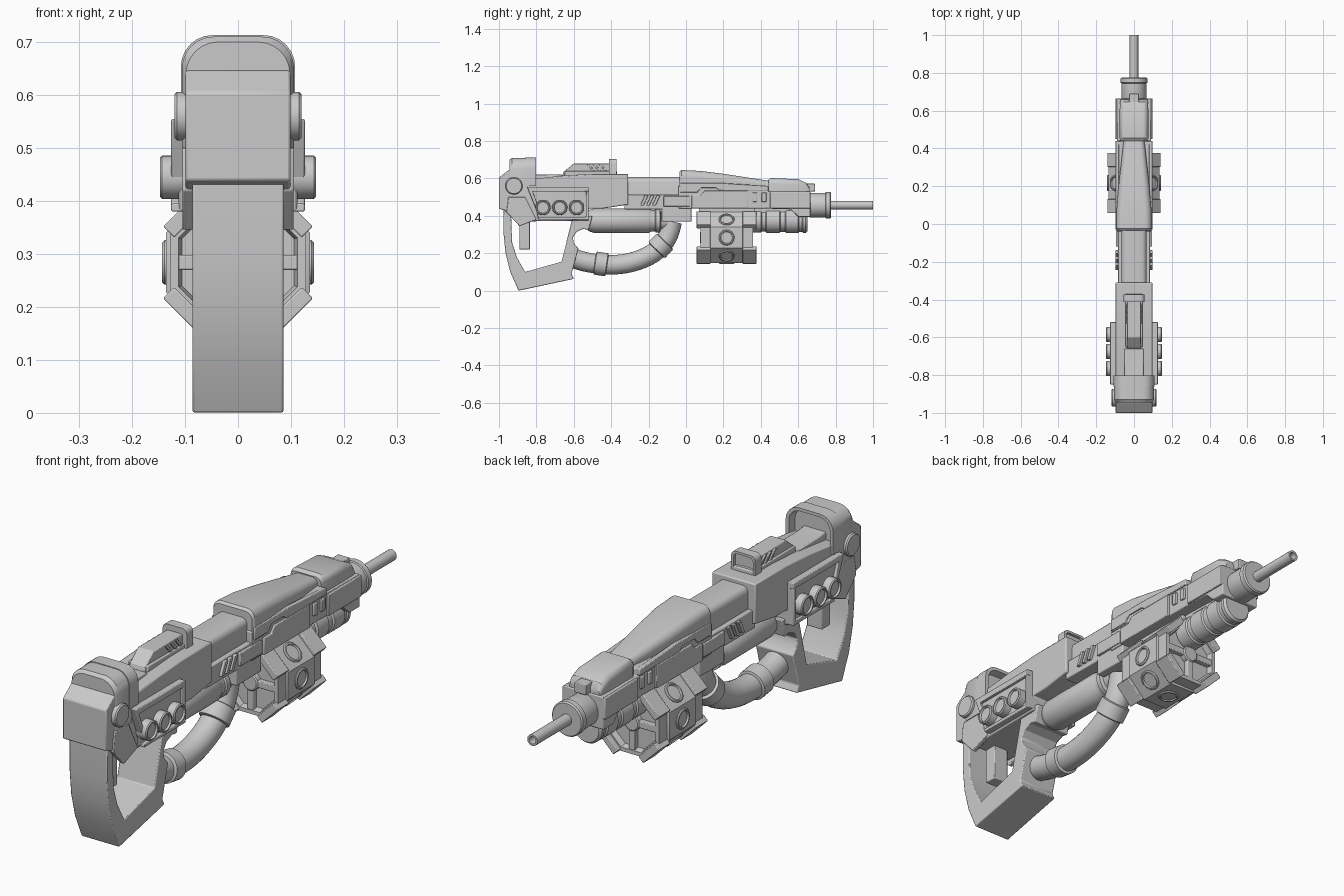
import bpy, bmesh, math
from mathutils import Vector

if "Cube" in bpy.data.objects:
    bpy.data.objects.remove(bpy.data.objects["Cube"])

grey = bpy.data.materials.new("light_gunmetal_grey")
grey.diffuse_color = (0.59, 0.59, 0.59, 1)
grey.use_nodes = True
grey.node_tree.nodes["Principled BSDF"].inputs["Base Color"].default_value = grey.diffuse_color


def finish(name, bm, bevel=0.0):
    bmesh.ops.recalc_face_normals(bm, faces=bm.faces)
    me = bpy.data.meshes.new(name)
    bm.to_mesh(me)
    bm.free()
    me.materials.append(grey)
    ob = bpy.data.objects.new(name, me)
    bpy.context.collection.objects.link(ob)
    if bevel:
        m = ob.modifiers.new("bevel", 'BEVEL')
        m.width, m.segments, m.limit_method = bevel, 2, 'ANGLE'
        m.angle_limit = math.radians(35)
    return ob


def prism(name, pts, x0, x1, bevel=0.004):
    """Side profile of (y, z) points extruded from x0 to x1."""
    bm = bmesh.new()
    f = bm.faces.new([bm.verts.new((x0, y, z)) for y, z in pts])
    r = bmesh.ops.extrude_face_region(bm, geom=[f])
    bmesh.ops.translate(bm, vec=(x1 - x0, 0, 0),
                        verts=[v for v in r["geom"] if isinstance(v, bmesh.types.BMVert)])
    return finish(name, bm, bevel)


def box(name, x0, x1, y0, y1, z0, z1, bevel=0.004):
    return prism(name, [(y0, z0), (y1, z0), (y1, z1), (y0, z1)], x0, x1, bevel)


def loft(name, rings, bevel=0.0):
    """Skin between rings of equal point count, with both ends closed."""
    bm = bmesh.new()
    vs = [[bm.verts.new(p) for p in ring] for ring in rings]
    n = len(vs[0])
    for a, b in zip(vs, vs[1:]):
        for i in range(n):
            bm.faces.new((a[i], a[(i + 1) % n], b[(i + 1) % n], b[i]))
    bm.faces.new(vs[0])
    bm.faces.new(vs[-1])
    return finish(name, bm, bevel)


def lathe(name, pts, loc, axis=(0, 1, 0), n=32):
    """Round part from (distance along axis, radius) points."""
    q = Vector(axis).to_track_quat('Z', 'Y')
    rings = [[Vector(loc) + q @ Vector((r * math.cos(2 * math.pi * i / n),
                                        r * math.sin(2 * math.pi * i / n), t))
              for i in range(n)] for t, r in pts]
    return loft(name, rings)


def arch(y, w, z0, z1, r, k=6):
    """Section across x with rounded upper corners."""
    pts = [(-w, y, z0), (w, y, z0)]
    for cx, a0 in ((w - r, 0), (-w + r, 90)):
        for i in range(k + 1):
            a = math.radians(a0 + 90 * i / k)
            pts.append((cx + r * math.cos(a), y, z1 - r + r * math.sin(a)))
    return pts


def button(name, loc, axis, r, h):
    """Raised disc with a rim and sunken face."""
    lathe(name, [(-0.03, r), (h - 0.004, r), (h, r - 0.004), (h, r * 0.78),
                 (h - 0.008, r * 0.72)], loc, axis, 24)


# Stock: closed hand frame, upper body and trigger block
prism("hand_frame", [(-.975, .46), (-.975, .30), (-.965, .20), (-.94, .10), (-.895, 0),
                     (-.60, .063), (-.612, .09), (-.575, .225), (-.60, .255), (-.605, .285),
                     (-.585, .315), (-.55, .33), (-.52, .325), (-.50, .40), (-.605, .40),
                     (-.665, .155), (-.86, .10), (-.905, .18), (-.93, .26), (-.937, .46)],
      -.086, .086)
box("trigger_block", -.035, .035, -.89, -.835, .22, .40)
prism("stock_body", [(-1, .438), (-1, .605), (-.945, .647), (-.86, .647), (-.85, .593),
                     (-.66, .615), (-.50, .625), (-.31, .625), (-.31, .46), (-.44, .44),
                     (-.52, .44), (-.52, .375), (-.89, .37), (-.97, .43)], -.099, .099, .005)
loft("stock_cap", [arch(-.945, .098, .50, .70, .06), arch(-.93, .106, .50, .71, .06),
                   arch(-.84, .106, .50, .71, .06)])
loft("stock_cap_rim", [arch(-.86, .108, .56, .713, .06), arch(-.803, .108, .56, .713, .06),
                       arch(-.803, .094, .575, .70, .05), arch(-.838, .09, .58, .695, .05)])
prism("rear_ramp", [(-.85, .58), (-.85, .628), (-.80, .622), (-.66, .62), (-.66, .58)], -.05, .05)

for s, side in ((1, "right"), (-1, "left")):
    lathe(f"stock_pivot_{side}", [(0, .046), (.028, .046), (.033, .041)],
          (s * .087, -.92, .56), (s, 0, 0))
    # Side panel frame around three round buttons
    panel = [(-.85, .555), (-.52, .555), (-.52, .38), (-.79, .38), (-.80, .44)]
    prism(f"button_panel_{side}", panel, s * .09, s * .112)
    prism(f"panel_brow_{side}", [(-.85, .555), (-.52, .555), (-.52, .53), (-.82, .53),
                                 (-.785, .44), (-.80, .43)], s * .10, s * .126, .003)
    prism(f"panel_lip_{side}", [(-.52, .38), (-.79, .38), (-.79, .395), (-.535, .395),
                                (-.535, .53), (-.52, .53)], s * .10, s * .126, .003)
    for i in range(3):
        button(f"panel_button_{side}_{i}", (s * .11, -.765 + .09 * i, .445), (s, 0, 0), .041, .037)
    prism(f"stock_cheek_{side}", [(-.95, .50), (-.86, .50), (-.80, .38), (-.89, .345),
                                  (-.96, .42)], s * .085, s * .105, .003)

# Top rail and rear sight
prism("top_rail", [(-.665, .60), (-.655, .635), (-.60, .68), (-.41, .68), (-.41, .66),
                   (-.38, .64), (-.38, .60)], -.036, .036)
box("rail_base", -.045, .045, -.65, -.37, .60, .64)
for s, side in ((1, "right"), (-1, "left")):
    for i in range(3):
        y = -.53 + .032 * i
        prism(f"rail_rib_{side}_{i}", [(y, .675), (y + .014, .675), (y + .044, .64), (y + .03, .64)],
              s * .03, s * .043, .002)
loft("rear_sight", [arch(-.412, .055, .60, .703, .02, 3), arch(-.372, .055, .60, .703, .02, 3),
                    arch(-.372, .044, .63, .693, .015, 3), arch(-.385, .044, .63, .693, .015, 3)])

# Middle receiver
loft("receiver_top", [arch(y, .066, .45, .607, .025, 3) for y in (-.33, 0)])
box("receiver_lower", -.085, .085, -.33, -.10, .435, .515)
prism("receiver_bracket", [(-.13, .515), (-.13, .37), (.03, .37), (.03, .515)], -.085, .085)
for s, side in ((1, "right"), (-1, "left")):
    for i in range(3):
        y = -.245 + .032 * i
        prism(f"slanted_fin_{side}_{i}", [(y, .455), (y + .018, .455), (y + .043, .51),
                                          (y + .025, .51)], s * .08, s * .098, .002)
    box(f"bracket_plate_{side}", s * .08, s * .096, -.12, .02, .45, .505, .003)

# Forward body
prism("fore_body", [(-.04, .56), (-.04, .44), (.40, .44), (.56, .435), (.60, .395), (.665, .395),
                    (.665, .53), (.44, .53), (.44, .56)], -.09, .09)
box("drum_mount", -.055, .055, .07, .37, .38, .46)
box("tube_mount", -.04, .04, .34, .62, .40, .46)
for s, side in ((1, "right"), (-1, "left")):
    prism(f"fore_side_plate_{side}", [(.03, .44), (.03, .51), (.08, .51), (.10, .535),
                                      (.33, .535), (.33, .44)], s * .08, s * .099, .003)
    prism(f"fore_step_plate_{side}", [(-.03, .525), (.06, .525), (.08, .55), (.16, .55),
                                      (.18, .535), (.44, .535), (.44, .56), (.2, .575),
                                      (-.03, .575)], s * .08, s * .098, .003)
    box(f"fore_front_plate_{side}", s * .08, s * .098, .45, .665, .40 + .04, .528, .003)
    for i in range(2):
        box(f"vent_{side}_{i}", s * .08, s * .098, .355 + .05 * i, .38 + .05 * i, .475, .525, .003)

loft("top_cover", [arch(-.035, .088, .52, .636, .03), arch(-.025, .094, .52, .645, .035),
                   arch(.08, .092, .52, .64, .035), arch(.20, .082, .52, .625, .035),
                   arch(.44, .055, .52, .588, .025)])
loft("front_cap", [arch(.44, .07, .52, .592, .025), arch(.455, .076, .52, .602, .03),
                   arch(.60, .076, .52, .596, .03), arch(.645, .074, .52, .575, .025),
                   arch(.66, .07, .52, .55, .02)])
box("front_sight", -.026, .026, .64, .69, .53, .572, .003)

# Muzzle and hollow barrel
lathe("muzzle", [(.65, .062), (.665, .066), (.745, .066), (.748, .071), (.77, .071),
                 (.776, .066), (.776, .03)], (0, 0, .457))
lathe("barrel", [(.76, .023), (1.0, .023), (1.0, .015), (.95, .014)], (0, 0, .457), n=20)

# Lower tubes with bands
lathe("front_tube", [(.34, .064), (.40, .064), (.405, .058), (.425, .058), (.43, .066),
                     (.50, .066), (.505, .06), (.53, .06), (.535, .067), (.60, .067),
                     (.605, .061), (.62, .061), (.625, .066), (.64, .066), (.65, .058)],
      (0, 0, .375))
lathe("rear_tube", [(-.53, .045), (-.515, .058), (-.49, .066), (-.20, .066), (-.185, .058),
                    (-.165, .058), (-.16, .064), (-.14, .064), (-.135, .05), (-.10, .05)],
      (0, 0, .374))

# Curved hose, swept as rings through smoothed path points
ctrl = [Vector((0, y, z)) for y, z in [(-.70, .20), (-.61, .175), (-.52, .15), (-.40, .138),
        (-.28, .155), (-.17, .205), (-.10, .285), (-.07, .39), (-.06, .48)]]
path = []
for a, b, c, d in zip(ctrl, ctrl[1:], ctrl[2:], ctrl[3:]):
    for i in range(5):
        t = i / 5
        path.append(.5 * (2 * b + (c - a) * t + (2 * a - 5 * b + 4 * c - d) * t * t
                          + (3 * b - a - 3 * c + d) * t ** 3))
rings = []
for i, p in enumerate(path):
    tan = path[min(i + 1, len(path) - 1)] - path[max(i - 1, 0)]
    up = Vector((1, 0, 0)).cross(tan.normalized())
    rings.append([p + .052 * (math.cos(k * math.pi / 12) * Vector((1, 0, 0))
                              + math.sin(k * math.pi / 12) * up) for k in range(24)])
loft("curved_hose", rings)
band = [(-.034, .052), (-.03, .062), (.03, .062), (.034, .052)]
lathe("hose_band_rear", band, (0, -.455, .143), (0, 1, -.15))
lathe("hose_band_front", band, (0, -.135, .24), (0, .7, .72))

# Octagonal drum: core, end rims, spokes, middle band
ZC, YC = .284, .217


def octagon(y, apothem):
    r = apothem / math.cos(math.pi / 8)
    return [(r * math.cos(math.pi * (2 * i + 1) / 8), y, ZC + r * math.sin(math.pi * (2 * i + 1) / 8))
            for i in range(8)]


loft("drum", [octagon(YC + t, a) for t, a in
              ((-.115, .10), (-.115, .106), (-.14, .112), (-.14, .128), (.14, .128),
               (.14, .112), (.115, .106), (.115, .10))])
loft("drum_band", [octagon(YC + t, a) for t, a in ((-.09, .126), (-.085, .136), (.085, .136), (.09, .126))])
for e, end in ((-1, "rear"), (1, "front")):
    y = YC + e * .125
    box(f"drum_spoke_wide_{end}", -.114, .114, y - .012, y + .012, ZC - .014, ZC + .014, .003)
    box(f"drum_spoke_tall_{end}", -.014, .014, y - .012, y + .012, ZC - .114, ZC + .114, .003)
    lathe(f"drum_hub_{end}", [(-.015, .035), (.012, .035), (.016, .03)], (0, y, ZC), (0, e, 0))
button("drum_button_bottom", (0, YC, ZC - .13), (0, 0, -1), .042, .011)
for s, side in ((1, "right"), (-1, "left")):
    for j, ang in enumerate((-45, 0, 45)):
        d = Vector((s * math.cos(math.radians(ang)), 0, math.sin(math.radians(ang))))
        button(f"drum_button_{side}_{j}", Vector((0, YC, ZC)) + d * .131, d, .042, .012)
        if ang:
            # Angled clamp plates at the drum corners
            q = Vector((-d.z, 0, d.x))
            for e in (-1, 1):
                y0, y1 = YC + e * .085, YC + e * .16
                loft(f"drum_clamp_{side}_{j}_{e}",
                     [[Vector((0, y, ZC)) + d * a + q * b for a, b in
                       ((.118, -.052), (.148, -.052), (.148, .052), (.118, .052))]
                      for y in (y0, y1)], .003)

# Smooth curved faces, keep hard edges
for ob in bpy.data.objects:
    ob.select_set(True)
    bpy.context.view_layer.objects.active = ob
bpy.ops.object.shade_smooth_by_angle(angle=math.radians(32))
